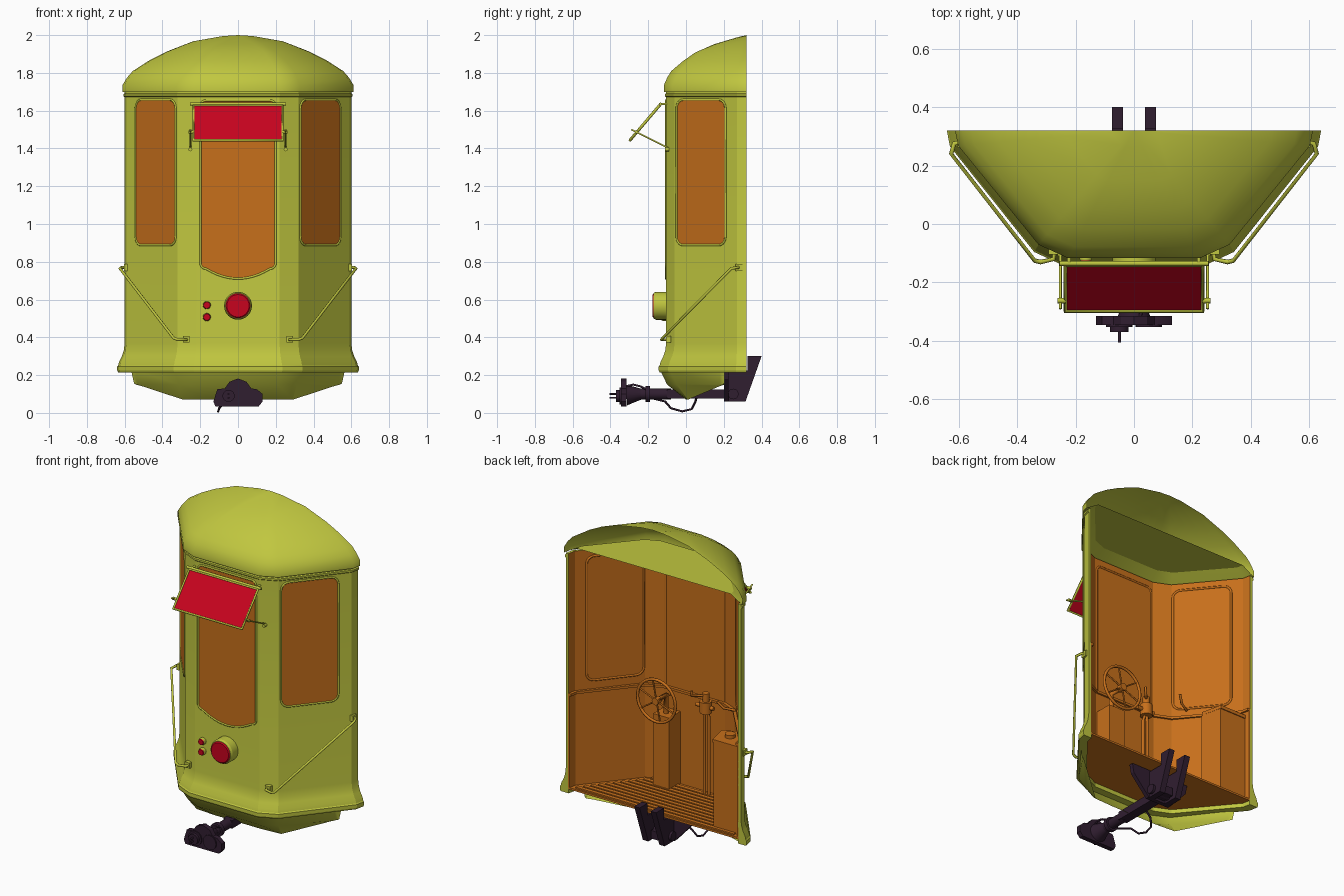
import bpy, bmesh, math
from mathutils import Vector

cube = bpy.data.objects.get("Cube")
if cube:
    bpy.data.objects.remove(cube)


def material(name, rgb):
    m = bpy.data.materials.new(name)
    m.use_nodes = True
    m.diffuse_color = (*rgb, 1)
    m.node_tree.nodes["Principled BSDF"].inputs["Base Color"].default_value = (*rgb, 1)
    return m


GREEN = material("lime_paint", (0.53, 0.57, 0.05))
ORANGE = material("orange_wood", (0.57, 0.16, 0.011))
RED = material("red", (0.57, 0.001, 0.013))
DARK = material("dark_purple_metal", (0.03, 0.013, 0.03))


def add_mesh(name, verts, faces, mats, rule=None, angle=32):
    me = bpy.data.meshes.new(name)
    me.from_pydata([tuple(v) for v in verts], [], faces)
    for m in mats:
        me.materials.append(m)
    for i, p in enumerate(me.polygons):
        p.material_index = rule(i) if rule else 0
    bm = bmesh.new()
    bm.from_mesh(me)
    bmesh.ops.remove_doubles(bm, verts=bm.verts, dist=0.0001)
    bmesh.ops.recalc_face_normals(bm, faces=bm.faces)
    bm.to_mesh(me)
    bm.free()
    me.shade_smooth()
    me.set_sharp_from_angle(angle=math.radians(angle))
    ob = bpy.data.objects.new(name, me)
    bpy.context.collection.objects.link(ob)
    return ob


def loft(name, rings, mats, closed=False, caps=False, rule=None, angle=32):
    n = len(rings[0])
    verts = [v for r in rings for v in r]
    span = n if closed else n - 1
    faces = [(k * n + i, k * n + (i + 1) % n, (k + 1) * n + (i + 1) % n, (k + 1) * n + i)
             for k in range(len(rings) - 1) for i in range(span)]
    if caps:
        faces += [tuple(range(n)), tuple(range(len(verts) - n, len(verts)))]
    return add_mesh(name, verts, faces, mats, rule, angle)


def box(name, x0, x1, y0, y1, z0, z1, mat):
    rings = [[(x0, y0, z), (x1, y0, z), (x1, y1, z), (x0, y1, z)] for z in (z0, z1)]
    return loft(name, rings, [mat], True, True)


def rod(name, a, b, r0, mat, r1=None, sides=20):
    a, b = Vector(a), Vector(b)
    q = (b - a).to_track_quat('Z', 'Y')
    rings = [[p + q @ Vector((r * math.cos(t), r * math.sin(t), 0))
              for t in (2 * math.pi * i / sides for i in range(sides))]
             for p, r in ((a, r0), (b, r0 if r1 is None else r1))]
    return loft(name, rings, [mat], True, True)


def tube(name, pts, r, mat, cyclic=False):
    cu = bpy.data.curves.new(name, 'CURVE')
    cu.dimensions = '3D'
    cu.bevel_depth, cu.bevel_resolution, cu.use_fill_caps = r, 1, True
    sp = cu.splines.new('POLY')
    sp.points.add(len(pts) - 1)
    for p, co in zip(sp.points, pts):
        p.co = (*co, 1)
    sp.use_cyclic_u = cyclic
    cu.materials.append(mat)
    ob = bpy.data.objects.new(name, cu)
    bpy.context.collection.objects.link(ob)
    return ob


def mirrored(half):
    return [(-x, y, z) for x, y, z in reversed(half)] + half


# Plan of the cab, open at the back
BACK = 0.32
HALF = [(0.22, -0.105), (0.32, -0.06), (0.59, 0.27), (0.60, BACK)]
N = 2 * len(HALF)


def plan(off, z):
    return mirrored([(x * (1 + off / 0.6), BACK + (y - BACK) * (1 + off / 0.425), z) for x, y in HALF])


def band(name, profile, inner, mats, rule=None):
    rings = [plan(o, z) + plan(inner, z)[::-1] for z, o in profile]
    return loft(name, rings, mats, True, True, rule, 21)


# Walls: painted outside, wooden inside
WALL = [(0.25, 0.035), (0.27, 0.03), (0.30, 0.015), (0.33, 0.005), (0.37, 0.0), (1.70, 0.0)]
band("cab_walls", WALL, -0.018, [GREEN, ORANGE],
     lambda i: int(i < 2 * N * (len(WALL) - 1) and N <= i % (2 * N) < 2 * N - 1))
band("skirt_bead", [(0.215, 0.035), (0.225, 0.04), (0.245, 0.04), (0.252, 0.034)], -0.02, [GREEN])
band("top_gutter", [(1.672, 0.001), (1.677, 0.007), (1.688, 0.007), (1.692, 0.001)], -0.015, [GREEN])
band("inner_dado", [(0.25, -0.015), (0.82, -0.015)], -0.025, [ORANGE])
band("inner_ledge", [(0.82, -0.015), (0.835, -0.015)], -0.036, [ORANGE])

# Domed roof and raised tray ceiling
DOME = [(1, 1.70, 1.70), (1, 1.735, 1.735), (0.96, 1.775, 1.775), (0.91, 1.81, 1.81),
        (0.77, 1.865, 1.862), (0.62, 1.912, 1.908), (0.39, 1.967, 1.952),
        (0.13, 1.995, 1.985), (0, 2.0, 2.0)]
rings = []
for s, zb, zf in DOME:
    ring = []
    for x, y, _ in plan(0.012, 0):
        w = min(1, max(0, (abs(x) - 0.22) / 0.38))
        ring.append((x * s, BACK + (y - BACK) * s, zf + (zb - zf) * w))
    rings.append(ring)
loft("roof_dome", rings, [GREEN])
loft("ceiling_slope", [plan(0.011, 1.699), plan(-0.07, 1.748)], [GREEN], angle=20)
add_mesh("ceiling", plan(-0.07, 1.748), [tuple(range(N))], [GREEN])

# Valance under the front of the skirt
top = [(0.23, -0.135, 0.222), (0.335, -0.085, 0.222), (0.54, 0.18, 0.222), (0.565, 0.205, 0.222)]
mid = [(0.21, -0.10, 0.15), (0.31, -0.05, 0.15), (0.53, 0.18, 0.152), (0.55, 0.205, 0.155)]
low = [(0.16, 0.0, 0.07), (0.29, 0.01, 0.07), (0.51, 0.18, 0.142), (0.54, 0.205, 0.15)]
loft("valance", [mirrored(h) for h in (top, mid, low)], [GREEN], angle=25)

# Floor with slats
loft("floor", [plan(-0.015, 0.24), plan(-0.015, 0.252)], [ORANGE], True, True)
for i in range(11):
    y = -0.055 + i * 0.034
    hw = min(0.565, 0.26 + (y + 0.06) * 0.82)
    box("floor_slat", -hw, hw, y, y + 0.024, 0.251, 0.26, ORANGE)


# Windows: pane, outer frame and inner frame
def outline(hw, z0, z1, r, belly):
    pts = []
    for cx, cz, a0 in ((hw - r, z1 - r, 0), (r - hw, z1 - r, 90), (r - hw, z0 + r, 180)):
        pts += [(cx + r * math.cos(math.radians(a0 + d)), cz + r * math.sin(math.radians(a0 + d)))
                for d in range(0, 91, 18)]
    pts += [(u, z0 - belly * (1 - (u / (hw - r)) ** 2))
            for u in ((hw - r) * (k / 6 - 1) for k in range(1, 12))]
    pts += [(hw - r + r * math.cos(math.radians(d)), z0 + r + r * math.sin(math.radians(d)))
            for d in range(270, 361, 18)]
    return pts


def window(name, centre, tangent, normal, shape):
    c, t, n = Vector(centre), Vector(tangent).normalized(), Vector(normal).normalized()

    def place(d):
        return [c + t * u + n * d + Vector((0, 0, z)) for u, z in shape]
    add_mesh(name + "_pane", place(0.002), [tuple(range(len(shape)))], [ORANGE])
    tube(name + "_frame", place(0.001), 0.006, GREEN, True)
    tube(name + "_inner_frame", place(-0.016), 0.007, ORANGE, True)


window("front_window", (0, -0.105, 0), (1, 0, 0), (0, -1, 0), outline(0.199, 0.763, 1.655, 0.03, 0.052))
for s, side in ((1, "left"), (-1, "right")):
    window(side + "_window", (s * 0.435, 0.0806, 0), (s * 0.27, 0.33, 0), (s * 0.33, -0.27, 0),
           outline(0.167, 0.888, 1.658, 0.045, 0))
    # Diagonal grab rails with mounting plates
    tube(side + "_grab_rail", [(s * 0.59, 0.28, 0.77), (s * 0.615, 0.275, 0.77), (s * 0.625, 0.24, 0.765),
                               (s * 0.34, -0.125, 0.395), (s * 0.32, -0.13, 0.388),
                               (s * 0.275, -0.12, 0.388), (s * 0.27, -0.085, 0.388)], 0.008, GREEN)
    x = s * 0.275
    box(side + "_rail_plate", x - 0.017, x + 0.017, -0.105, -0.08, 0.372, 0.406, GREEN)
    x = s * 0.594
    box(side + "_rail_top_plate", x - 0.01, x + 0.01, 0.262, 0.298, 0.752, 0.788, GREEN)
    # Sign struts
    x = s * 0.252
    tube(side + "_sign_strut", [(x, -0.09, 1.40), (x, -0.29, 1.50)], 0.005, GREEN)
    rod(side + "_strut_foot", (x, -0.11, 1.395), (x, -0.09, 1.395), 0.01, GREEN)
    rod(side + "_strut_knob", (s * 0.235, -0.262, 1.487), (s * 0.262, -0.262, 1.487), 0.009, GREEN)
    tube(side + "_sign_hinge", [(x * 0.88, -0.09, 1.635), (x * 0.88, -0.14, 1.635)], 0.007, GREEN)

# Tilted sign board
corners = [(-0.235, -0.14, 1.628), (0.235, -0.14, 1.628), (0.235, -0.297, 1.443), (-0.235, -0.297, 1.443)]
add_mesh("sign_board", corners, [(0, 1, 2, 3)], [RED])
tube("sign_frame", corners, 0.008, GREEN, True)
rod("sign_hinge_rod", (-0.255, -0.135, 1.635), (0.255, -0.135, 1.635), 0.008, GREEN)


# Lamps
def lamp(name, x, z, r, depth):
    y = -0.105 - depth
    rod(name + "_housing", (x, -0.09, z), (x, y + depth * 0.2, z), r, GREEN, sides=32)
    rod(name + "_rim", (x, y + depth * 0.2, z), (x, y, z), r, GREEN, r * 0.92, 32)
    rod(name + "_lens", (x, y + 0.001, z), (x, y - 0.006, z), r * 0.9, RED, r * 0.8, 32)


lamp("headlight", 0, 0.567, 0.074, 0.066)
lamp("upper_marker", -0.165, 0.57, 0.021, 0.02)
lamp("lower_marker", -0.165, 0.507, 0.021, 0.02)

# Hand wheel on its pedestal
box("wheel_pedestal", 0.095, 0.205, -0.085, 0.03, 0.25, 0.70, ORANGE)
wheel = Vector((0.15, 0.075, 0.81))
rim = [wheel + Vector((0.13 * math.cos(a), 0, 0.13 * math.sin(a)))
       for a in (math.pi * k / 16 for k in range(32))]
tube("wheel_rim", rim, 0.009, ORANGE, True)
for k in (2, 7, 13):
    tube("wheel_spoke", [rim[k], rim[k + 16]], 0.005, ORANGE)
rod("wheel_hub", wheel + Vector((0, 0.015, 0)), wheel - Vector((0, 0.02, 0)), 0.022, ORANGE)
tube("wheel_shaft", [wheel, (0.15, -0.02, 0.81), (0.15, -0.02, 0.69)], 0.016, ORANGE)

# Brake stand with valve and handles
for x in (-0.13, -0.10):
    tube("brake_pipe", [(x, -0.04, 0.25), (x, -0.04, 0.74), (-0.115, -0.03, 0.80)], 0.009, ORANGE)
rod("brake_valve", (-0.115, -0.03, 0.77), (-0.115, -0.03, 0.84), 0.035, ORANGE)
rod("brake_cap", (-0.115, -0.03, 0.84), (-0.115, -0.03, 0.89), 0.02, ORANGE)
tube("brake_handle", [(-0.115, -0.03, 0.875), (-0.06, 0.03, 0.88), (-0.06, 0.03, 0.91)], 0.008, ORANGE)
tube("valve_branch", [(-0.17, -0.03, 0.805), (-0.05, -0.03, 0.805)], 0.012, ORANGE)

# Cabinet at the right wall
foot = [(-0.575, 0.29), (-0.46, 0.12), (-0.36, 0.16), (-0.39, 0.29)]
loft("cabinet", [[(x, y, z) for x, y in foot] for z in (0.25, 0.78)], [ORANGE], True, True)
loft("cabinet_top", [[(x, y * 1.02, z) for x, y in foot] for z in (0.78, 0.80)], [ORANGE], True, True)
rod("cabinet_switch", (-0.45, 0.21, 0.80), (-0.45, 0.21, 0.82), 0.03, ORANGE)
tube("wall_lever", [(-0.36, 0.03, 0.87), (-0.30, 0.06, 0.88), (-0.27, 0.08, 0.92)], 0.008, ORANGE)

# Coupler bracket and draw bar
side = [(0.40, 0.30), (0.325, 0.30), (0.325, 0.225), (0.20, 0.225), (0.20, 0.06), (0.315, 0.06)]
for s in (-1, 1):
    loft("coupler_bracket", [[(s * x, y, z) for y, z in side] for x in (0.038, 0.075)], [DARK], True, True)
cross = [(-0.20, 0.235), (0.20, 0.235), (0.19, 0.18), (0.08, 0.06), (-0.08, 0.06), (-0.19, 0.18)]
loft("bracket_cross_plate", [[(x, y, z) for x, z in cross] for y in (0.20, 0.225)], [DARK], True, True)
rod("bracket_pin", (-0.09, 0.25, 0.10), (0.09, 0.25, 0.10), 0.028, DARK)
box("draw_bar", -0.03, 0.03, -0.10, 0.30, 0.075, 0.125, DARK)
rod("draw_tube", (0, -0.24, 0.10), (0, -0.08, 0.10), 0.03, DARK)
rod("draw_collar", (0, -0.215, 0.10), (0, -0.19, 0.10), 0.042, DARK)
rod("draw_cone", (0, -0.315, 0.095), (0, -0.235, 0.10), 0.055, DARK, 0.028)

# Coupler head
head = [(-0.12, 0.035), (0.11, 0.035), (0.13, 0.06), (0.13, 0.10), (0.10, 0.125), (0.07, 0.13),
        (0.045, 0.165), (0, 0.182), (-0.045, 0.165), (-0.07, 0.13), (-0.11, 0.125), (-0.13, 0.06)]
loft("coupler_head", [[(x, y, z) for x, z in head] for y in (-0.345, -0.315)], [DARK], True, True)
for x in (-0.05, 0.05):
    rod("coupler_socket", (x, -0.34, 0.09), (x, -0.352, 0.09), 0.045, DARK)
rod("coupler_cup", (-0.05, -0.35, 0.09), (-0.05, -0.37, 0.09), 0.032, DARK)
for z in (0.08, 0.10):
    rod("coupler_prong", (-0.05, -0.36, z), (-0.05, -0.405, z), 0.005, DARK)

# Hanging hoses
tube("lower_hose", [(-0.03, -0.19, 0.08), (-0.07, -0.11, 0.06), (-0.10, -0.08, 0.025), (-0.105, -0.02, 0.008),
                    (-0.10, 0.03, 0.02), (-0.08, 0.05, 0.06), (-0.03, 0.06, 0.10)], 0.006, DARK)
tube("upper_hose", [(0.02, -0.32, 0.14), (0.03, -0.28, 0.15), (0.03, -0.24, 0.14), (0.02, -0.20, 0.12)], 0.006, DARK)
